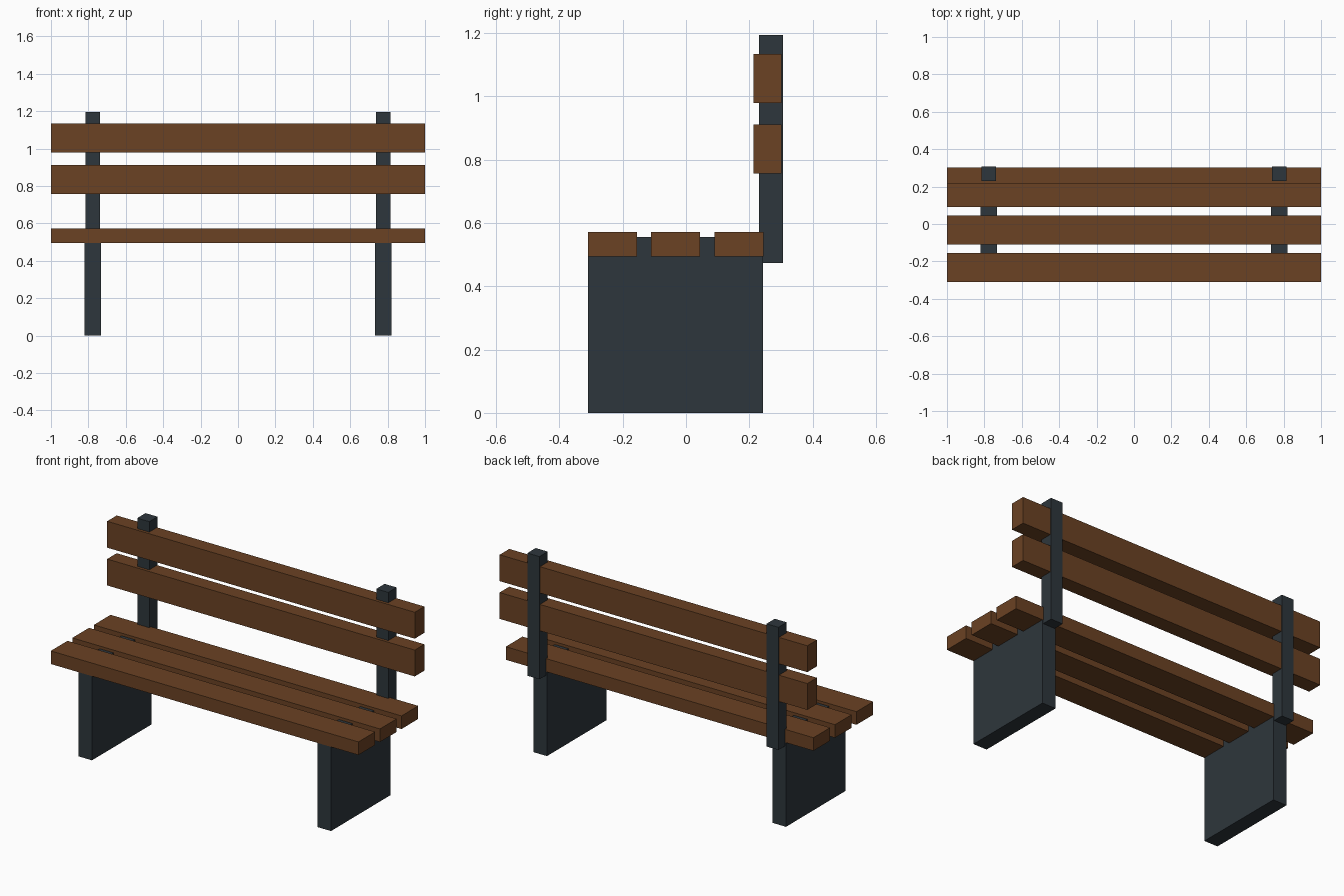
import bpy

if "Cube" in bpy.data.objects:
    bpy.data.objects.remove(bpy.data.objects["Cube"])


def make_material(name, rgb):
    mat = bpy.data.materials.new(name)
    mat.diffuse_color = (*rgb, 1.0)
    mat.use_nodes = True
    mat.node_tree.nodes["Principled BSDF"].inputs["Base Color"].default_value = mat.diffuse_color
    return mat


WOOD = make_material("brown_wood", (0.147, 0.054, 0.017))
METAL = make_material("dark_slate", (0.027, 0.037, 0.045))


def box(name, x, y, z, mat):
    """Box spanning the (min, max) ranges x, y and z."""
    bpy.ops.mesh.primitive_cube_add(size=1)
    ob = bpy.context.object
    ob.name = name
    ob.location = [(a + b) / 2 for a, b in (x, y, z)]
    ob.scale = [b - a for a, b in (x, y, z)]
    bpy.ops.object.transform_apply(location=True, rotation=True, scale=True)
    ob.data.materials.append(mat)
    return ob


# Seat slats
for i, y in enumerate((-0.31, -0.11, 0.09)):
    box(f"seat_slat_{i + 1}", (-1, 1), (y, y + 0.155), (0.495, 0.572), WOOD)

# Backrest slats
for i, z in enumerate((0.757, 0.979)):
    box(f"back_slat_{i + 1}", (-1, 1), (0.213, 0.302), (z, z + 0.155), WOOD)

# Slab legs and backrest posts on each side
for side, cx in (("left", -0.777), ("right", 0.777)):
    box(f"{side}_leg", (cx - 0.044, cx + 0.044), (-0.309, 0.244), (0, 0.556), METAL)
    box(f"{side}_post", (cx - 0.039, cx + 0.039), (0.23, 0.307), (0.474, 1.195), METAL)
